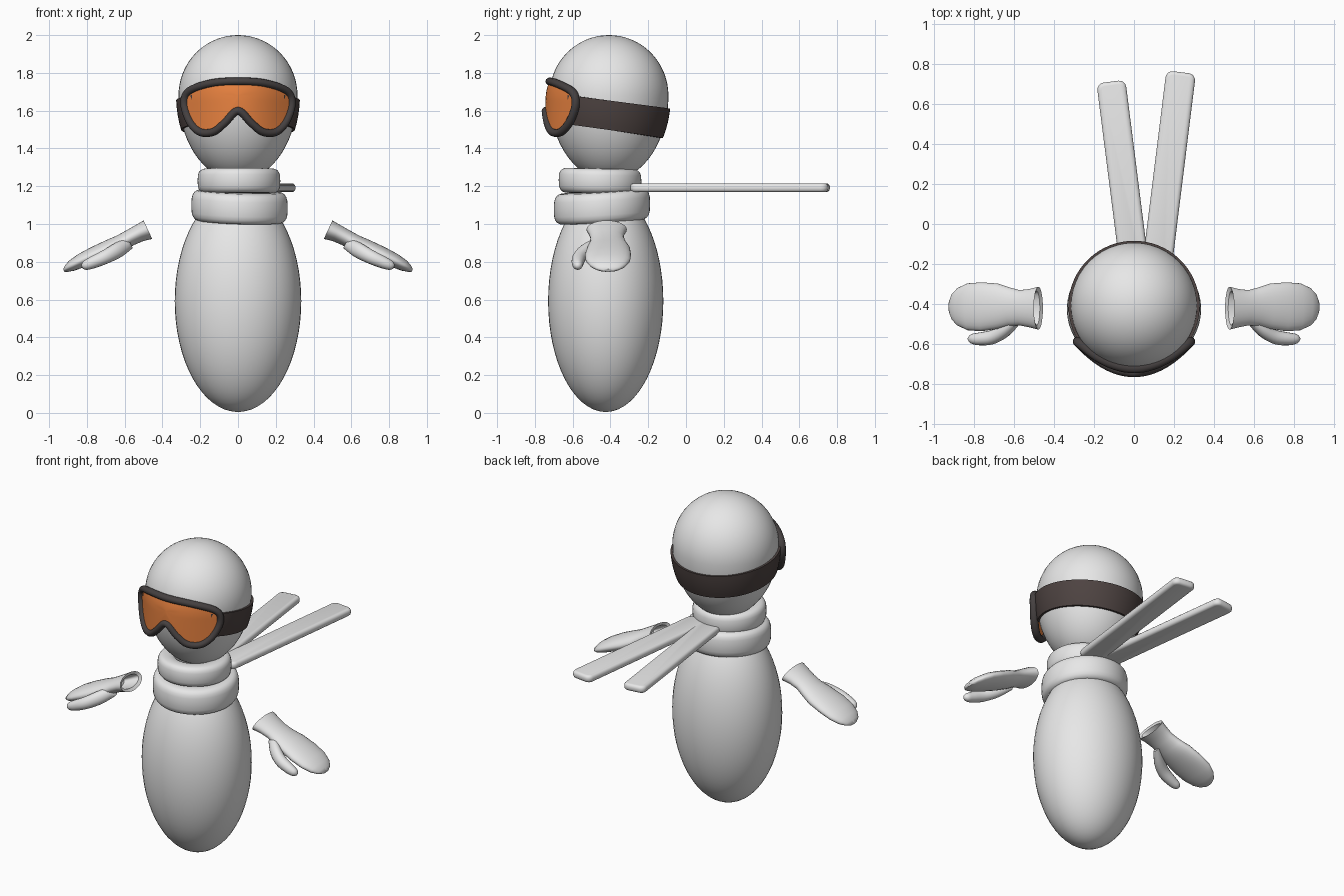
import bpy, bmesh, math
from mathutils import Vector

if "Cube" in bpy.data.objects:
    bpy.data.objects.remove(bpy.data.objects["Cube"])

def material(name, rgb):
    m = bpy.data.materials.new(name)
    m.diffuse_color = (*rgb, 1)
    m.use_nodes = True
    m.node_tree.nodes["Principled BSDF"].inputs["Base Color"].default_value = m.diffuse_color
    return m

WHITE = material("soft white", (0.8, 0.8, 0.8))
ORANGE = material("orange lens", (0.8, 0.22, 0.05))
FRAME = material("charcoal", (0.06, 0.052, 0.052))
STRAP = material("dark brown", (0.075, 0.056, 0.053))

def finish(name, bm, mat, angle=50):
    bmesh.ops.recalc_face_normals(bm, faces=bm.faces)
    me = bpy.data.meshes.new(name)
    bm.to_mesh(me)
    bm.free()
    me.materials.append(mat)
    ob = bpy.data.objects.new(name, me)
    bpy.context.collection.objects.link(ob)
    bpy.ops.object.select_all(action='DESELECT')
    ob.select_set(True)
    bpy.context.view_layer.objects.active = ob
    bpy.ops.object.shade_smooth_by_angle(angle=math.radians(angle))
    return ob

def loft(name, rings, mat, closed=False, caps=True, cyclic=True):
    """Skin a list of point rings; closed joins last ring to first."""
    bm = bmesh.new()
    rows = [[bm.verts.new(p) for p in r] for r in rings]
    n = len(rows[0])
    pairs = list(zip(rows, rows[1:])) + ([(rows[-1], rows[0])] if closed else [])
    for a, b in pairs:
        for i in range(n if cyclic else n - 1):
            j = (i + 1) % n
            bm.faces.new((a[i], a[j], b[j], b[i]))
    if caps and not closed and cyclic:
        bm.faces.new(rows[0])
        bm.faces.new(rows[-1])
    return finish(name, bm, mat)

def circle(n):
    return [(math.cos(2 * math.pi * i / n), math.sin(2 * math.pi * i / n)) for i in range(n)]

def spline(pts, steps, cyclic=False):
    """Catmull-Rom samples through the points."""
    n, out = len(pts), []
    get = lambda i: Vector(pts[i % n] if cyclic else pts[max(0, min(n - 1, i))])
    for i in range(n if cyclic else n - 1):
        a, b, c, d = (get(i + k) for k in (-1, 0, 1, 2))
        for s in range(steps):
            t = s / steps
            out.append(0.5 * (2 * b + (c - a) * t + (2 * a - 5 * b + 4 * c - d) * t * t
                              + (3 * b - a - 3 * c + d) * t ** 3))
    if not cyclic:
        out.append(get(n - 1))
    return out

# Body: tall ellipsoid
rings = []
for k in range(33):
    a = math.pi * (0.008 + 0.984 * k / 32)
    rings.append([(0.335 * math.sin(a) * c, -0.425 + 0.305 * math.sin(a) * s,
                   0.592 - 0.587 * math.cos(a)) for c, s in circle(48)])
loft("body", rings, WHITE)

# Head: round crown, longer tapering lower half
HEAD_Y = -0.408
def head_radius(z):
    h = 0.32 if z > 1.68 else 0.45
    return 0.315 * math.sqrt(max(0, 1 - ((z - 1.68) / h) ** 2))

rings = []
for k in range(33):
    a = math.pi * (0.12 + 0.875 * k / 32)
    z = 1.68 - math.cos(a) * (0.45 if math.cos(a) > 0 else 0.32)
    r = head_radius(z)
    rings.append([(r * c, HEAD_Y + r * s, z) for c, s in circle(48)])
loft("head", rings, WHITE)

# Scarf: two slightly tilted wraps with a rounded section
def wrap(name, x, y, z, radius, half_w, half_h, tilt_x, tilt_y):
    power = lambda v: math.copysign(abs(v) ** 0.65, v)
    rings = []
    for c, s in circle(56):
        ring = []
        for u, v in circle(20):
            r = radius + half_w * power(u)
            ring.append((x + r * c, y + r * s,
                         z + half_h * power(v) + tilt_x * r * c + tilt_y * r * s))
        rings.append(ring)
    loft(name, rings, WHITE, closed=True)

wrap("scarf_lower_wrap", 0.008, -0.445, 1.092, 0.197, 0.058, 0.082, -0.03, 0.06)
wrap("scarf_upper_wrap", 0.005, -0.455, 1.228, 0.163, 0.056, 0.066, 0.0, -0.02)

# Scarf tails: flat rounded strips trailing behind
def tail(name, start, end, width):
    start, end = Vector(start), Vector(end)
    along = (end - start).normalized()
    side = Vector((along.y, -along.x, 0))
    bm = bmesh.new()
    bmesh.ops.create_cube(bm, size=1)
    for v in bm.verts:
        p = start.lerp(end, v.co.y + 0.5)
        v.co = p + side * v.co.x * width + Vector((0, 0, v.co.z * 0.046))
    corner = [e for e in bm.edges if abs((e.verts[0].co - e.verts[1].co).normalized().z) > 0.9]
    bmesh.ops.bevel(bm, geom=corner, offset=0.035, segments=4, profile=0.5, affect='EDGES')
    rim = [e for e in bm.edges if len({round(v.co.z, 3) for v in e.verts}) == 1]
    bmesh.ops.bevel(bm, geom=rim, offset=0.018, segments=3, profile=0.5, affect='EDGES')
    finish(name, bm, WHITE)

tail("scarf_tail_left", (0.012, -0.29, 1.192), (-0.115, 0.71, 1.192), 0.145)
tail("scarf_tail_right", (0.105, -0.29, 1.192), (0.235, 0.757, 1.192), 0.148)

# Goggles: outline in x and z, bent around the face
half = [(0.07, 1.535), (0.13, 1.488), (0.20, 1.487), (0.255, 1.545),
        (0.283, 1.64), (0.255, 1.705), (0.14, 1.745)]
outline = [(0, 1.60)] + half + [(0, 1.755)] + [(-x, z) for x, z in reversed(half)]
outline = spline(outline, 6, cyclic=True)

def bend(x, z, lift=0.0):
    return Vector((x, -0.74 - lift + 1.95 * x * x + 0.9 * max(0, z - 1.65) ** 2 * 2, z))

path = [bend(x, z) for x, z in outline]
rings = []
for i, p in enumerate(path):
    t = (path[(i + 1) % len(path)] - path[i - 1]).normalized()
    out = Vector((3.9 * p.x, -1, 0)).normalized()
    side = t.cross(out).normalized()
    out = side.cross(t)
    rings.append([p + 0.021 * c * side + 0.024 * s * out for c, s in circle(12)])
loft("goggle_frame", rings, FRAME, closed=True)

# Lens: concentric rings filling the frame
rings = []
for f in (0.02, 0.2, 0.4, 0.6, 0.8, 1.0):
    rings.append([bend(x * f, 1.68 + (z - 1.68) * f, 0.004) for x, z in outline])
lens = loft("goggle_lens", rings, ORANGE, caps=False)
bm = bmesh.new()
bm.from_mesh(lens.data)
bmesh.ops.holes_fill(bm, edges=[e for e in bm.edges if e.is_boundary and
                                all((v.co - Vector((0, -0.744, 1.68))).length < 0.03 for v in e.verts)])
bmesh.ops.recalc_face_normals(bm, faces=bm.faces)
if sum(f.normal.y for f in bm.faces) > 0:
    bmesh.ops.reverse_faces(bm, faces=bm.faces)
bm.to_mesh(lens.data)
bm.free()

# Strap: band around the back of the head, sloping down behind
outer, inner = [], []
rings = []
for k in range(49):
    a = math.radians(-42 + 264 * k / 48)
    c, s = math.cos(a), math.sin(a)
    mid = 1.598 - 0.137 * (HEAD_Y + 0.31 * s + 0.57)
    lev = [mid - 0.078 + 0.156 * i / 6 for i in range(7)]
    pts = [(z, head_radius(z) + 0.013) for z in lev] + [(z, head_radius(z) - 0.01) for z in reversed(lev)]
    rings.append([(r * c, HEAD_Y + r * s, z) for z, r in pts])
loft("goggle_strap", rings, STRAP)

# Mittens: x, z, y, half width, half thickness, from inside the cuff to the tip
HAND = [(0.57, 0.932, -0.42, 0.06, 0.025), (0.485, 0.968, -0.42, 0.085, 0.036),
        (0.477, 0.970, -0.42, 0.107, 0.054), (0.52, 0.953, -0.42, 0.096, 0.047),
        (0.57, 0.928, -0.418, 0.088, 0.044), (0.62, 0.899, -0.413, 0.096, 0.045),
        (0.68, 0.872, -0.41, 0.113, 0.046), (0.76, 0.838, -0.413, 0.122, 0.043),
        (0.83, 0.806, -0.413, 0.117, 0.038), (0.88, 0.780, -0.413, 0.094, 0.030),
        (0.908, 0.764, -0.413, 0.065, 0.019), (0.922, 0.754, -0.413, 0.028, 0.008)]
# Thumb: x, y, z, radius
THUMB = [(0.57, -0.465, 0.90, 0.03), (0.63, -0.52, 0.865, 0.04), (0.70, -0.562, 0.827, 0.037),
         (0.77, -0.573, 0.796, 0.032), (0.81, -0.573, 0.779, 0.024), (0.826, -0.573, 0.772, 0.009)]

for label, m in (("right", 1), ("left", -1)):
    rings = [[(m * (x + 0.42 * t * s), y + w * c, z + 0.907 * t * s) for c, s in circle(28)]
             for x, z, y, w, t in HAND]
    loft("mitten_" + label, rings, WHITE)
    rings = []
    for x, y, z, r in spline(THUMB, 4):
        rings.append([(m * (x + 0.42 * r * s), y + r * c, z + 0.907 * r * s)
                      for c, s in circle(16)])
    loft("thumb_" + label, rings, WHITE)
